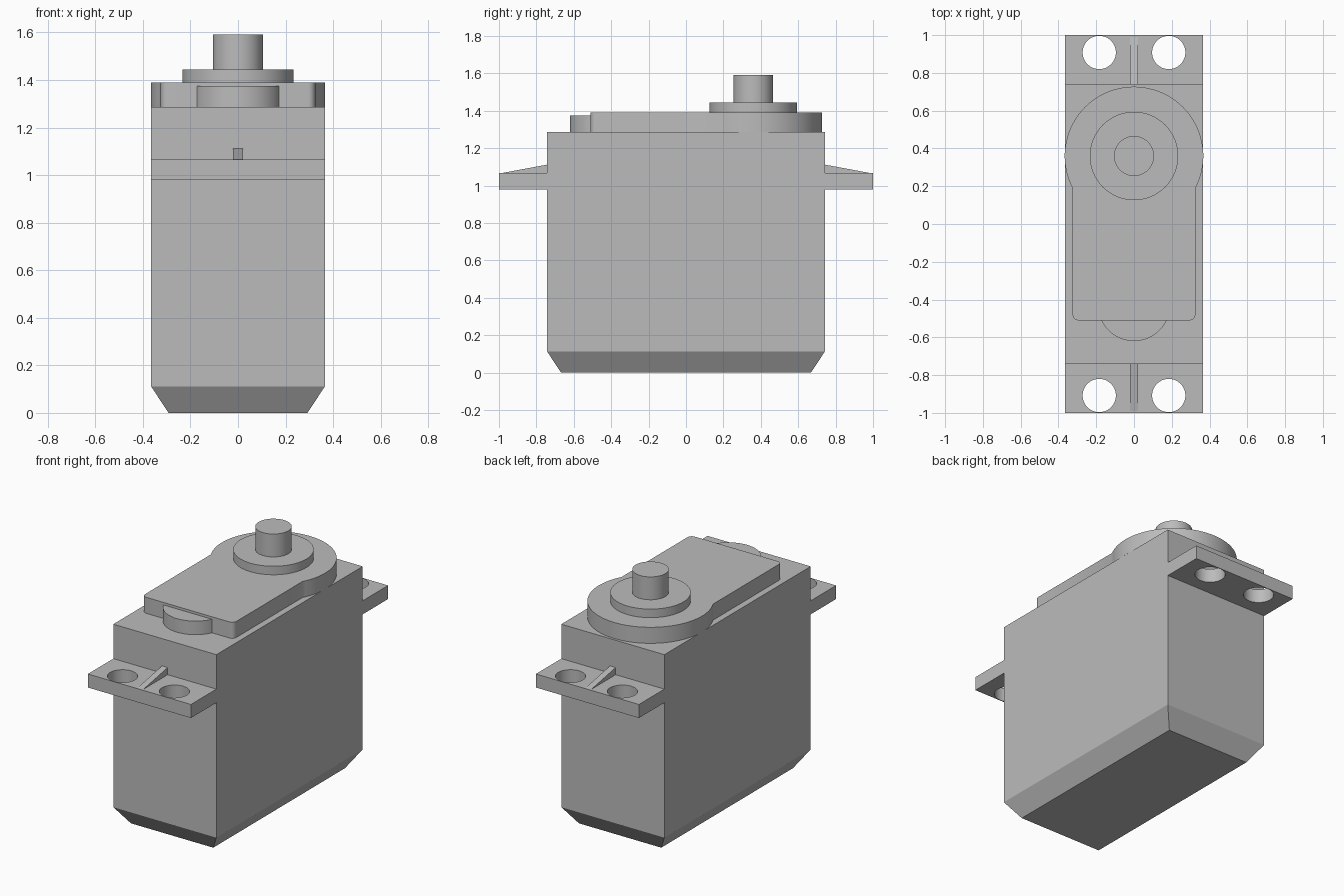
import bpy
import bmesh
from math import radians, sin, cos, asin, pi

if "Cube" in bpy.data.objects:
    bpy.data.objects.remove(bpy.data.objects["Cube"], do_unlink=True)

GREY = (0.5, 0.5, 0.5, 1)
grey = bpy.data.materials.new("grey plastic")
grey.use_nodes = True
grey.diffuse_color = GREY
shader = next(n for n in grey.node_tree.nodes if n.type == "BSDF_PRINCIPLED")
shader.inputs["Base Color"].default_value = GREY


def loft(name, rings):
    """Closed solid through rings of equal point count."""
    bm = bmesh.new()
    loops = [[bm.verts.new(p) for p in ring] for ring in rings]
    n = len(loops[0])
    for a, b in zip(loops, loops[1:]):
        for i in range(n):
            j = (i + 1) % n
            bm.faces.new((a[i], a[j], b[j], b[i]))
    bm.faces.new(loops[0][::-1])
    bm.faces.new(loops[-1])
    bmesh.ops.recalc_face_normals(bm, faces=bm.faces)
    mesh = bpy.data.meshes.new(name)
    bm.to_mesh(mesh)
    bm.free()
    mesh.materials.append(grey)
    obj = bpy.data.objects.new(name, mesh)
    bpy.context.collection.objects.link(obj)
    return obj


def prism(name, outline, z0, z1):
    return loft(name, [[(x, y, z) for x, y in outline] for z in (z0, z1)])


def arc(cx, cy, r, start, end, steps):
    angles = [start + (end - start) * i / steps for i in range(steps + 1)]
    return [(cx + r * cos(a), cy + r * sin(a)) for a in angles]


def circle(cx, cy, r):
    return arc(cx, cy, r, 0, 2 * pi, 64)[:-1]


def rect(x, y0, y1):
    return [(-x, y0), (x, y0), (x, y1), (-x, y1)]


def smooth(obj):
    bpy.ops.object.select_all(action="DESELECT")
    obj.select_set(True)
    bpy.context.view_layer.objects.active = obj
    bpy.ops.object.shade_smooth_by_angle(angle=radians(30))


HALF_X, HALF_Y = 0.366, 0.742
AXIS_Y = 0.36

# Case with chamfered base
levels = [(0.292, 0.668, 0), (HALF_X, HALF_Y, 0.112), (HALF_X, HALF_Y, 1.287)]
loft("case", [[(px, py, z) for px, py in rect(x, -y, y)] for x, y, z in levels])

# Top cover: round gearbox end running into a narrower rounded rectangle
R, W, FRONT, C = 0.367, 0.325, -0.51, 0.03
dip = asin(-(R * R - W * W) ** 0.5 / R)
outline = arc(0, AXIS_Y, R, dip, pi - dip, 72)
outline += arc(-W + C, FRONT + C, C, pi, 1.5 * pi, 6)
outline += arc(W - C, FRONT + C, C, 1.5 * pi, 2 * pi, 6)
smooth(prism("top_cover", outline, 1.287, 1.39))

# Small round bump, output boss and shaft
smooth(prism("front_bump", circle(0, -0.43, 0.19), 1.287, 1.374))
smooth(prism("output_boss", circle(0, AXIS_Y, 0.234), 1.39, 1.445))
smooth(prism("output_shaft", circle(0, AXIS_Y, 0.106), 1.445, 1.592))

# Mounting tabs with two screw holes and a wedge rib each
for side, label in ((-1, "front"), (1, "back")):
    tab = prism(label + "_tab", rect(HALF_X, *sorted((side * HALF_Y, side))), 0.979, 1.066)
    for x in (-0.184, 0.184):
        cutter = prism("hole_cutter", circle(x, side * 0.908, 0.088), 0.9, 1.2)
        cutter.hide_render = True
        bpy.context.view_layer.objects.active = tab
        cut = tab.modifiers.new("screw_hole", "BOOLEAN")
        cut.operation = "DIFFERENCE"
        cut.solver = "EXACT"
        cut.object = cutter
        bpy.ops.object.modifier_apply(modifier=cut.name)
        bpy.data.objects.remove(cutter, do_unlink=True)
    smooth(tab)
    wedge = [(HALF_Y, 1.06), (0.99, 1.06), (0.99, 1.066), (HALF_Y, 1.112)]
    loft(label + "_rib", [[(x, side * y, z) for y, z in wedge] for x in (-0.02, 0.02)])
